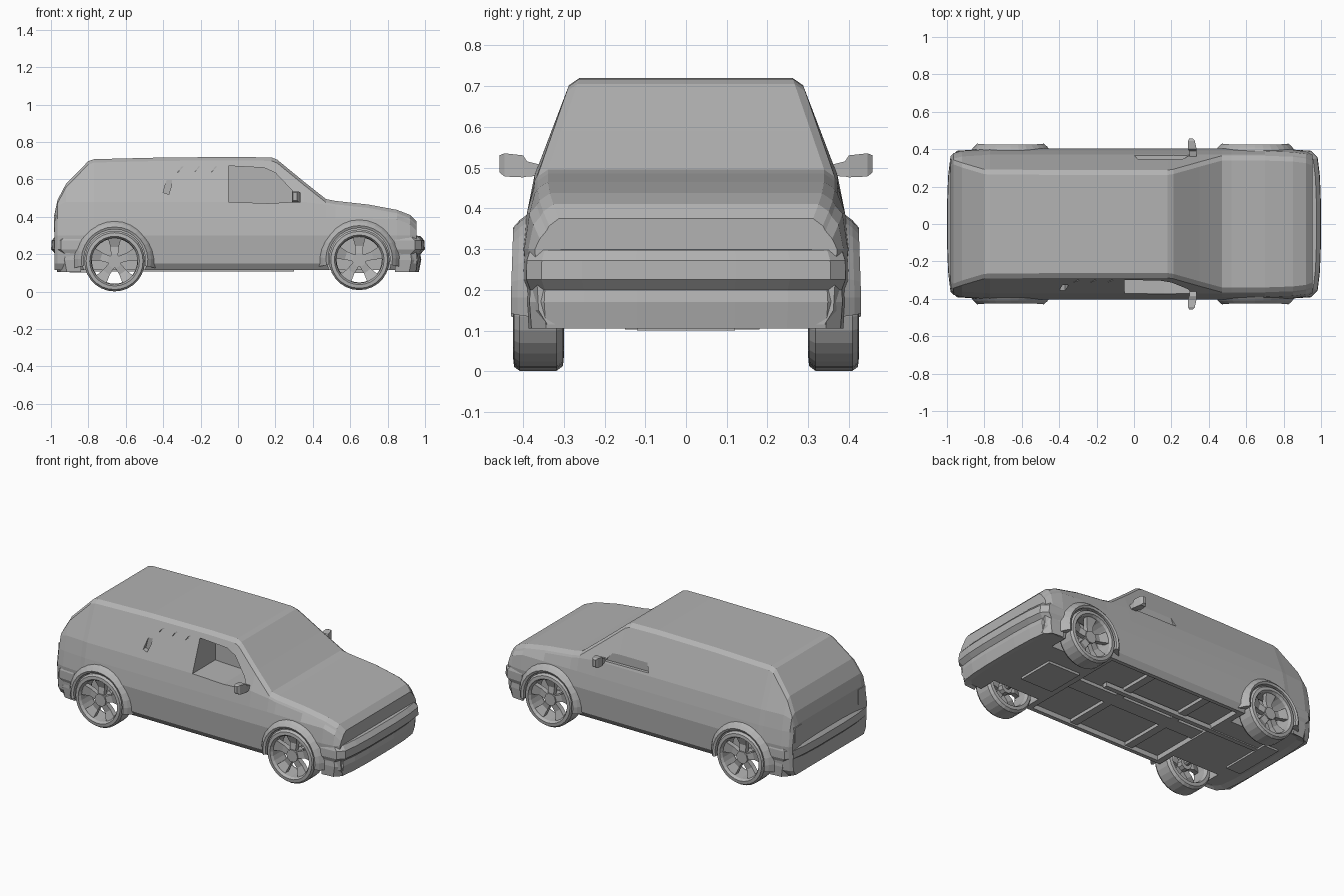
import bpy, bmesh, math
from mathutils import Matrix, Vector

old = bpy.data.objects.get("Cube")
if old:
    bpy.data.objects.remove(old)

grey = bpy.data.materials.new("plain grey")
grey.use_nodes = True
grey.diffuse_color = (0.45, 0.45, 0.45, 1)
grey.node_tree.nodes["Principled BSDF"].inputs["Base Color"].default_value = (0.45, 0.45, 0.45, 1)


def finish(name, bm):
    bmesh.ops.recalc_face_normals(bm, faces=bm.faces)
    mesh = bpy.data.meshes.new(name)
    bm.to_mesh(mesh)
    bm.free()
    mesh.materials.append(grey)
    ob = bpy.data.objects.new(name, mesh)
    bpy.context.collection.objects.link(ob)
    return ob


def loft(name, rings, closed=False):
    """Skin a list of rings; cap the ends unless the loft closes on itself."""
    bm = bmesh.new()
    vs = [[bm.verts.new(p) for p in ring] for ring in rings]
    n = len(rings[0])
    for i in range(len(vs) if closed else len(vs) - 1):
        a, b = vs[i], vs[(i + 1) % len(vs)]
        for j in range(n):
            k = (j + 1) % n
            bm.faces.new((a[j], a[k], b[k], b[j]))
    if not closed:
        bm.faces.new(vs[0])
        bm.faces.new(vs[-1])
    return finish(name, bm)


def box(name, lo, hi):
    bm = bmesh.new()
    size = Vector(hi) - Vector(lo)
    mid = (Vector(hi) + Vector(lo)) / 2
    bmesh.ops.create_cube(bm, size=1, matrix=Matrix.Translation(mid) @ Matrix.Diagonal((*size, 1)))
    return finish(name, bm)


def prism(name, outline, y0, y1):
    return loft(name, [[(x, y, z) for x, z in outline] for y in (y0, y1)])


def rod(name, x, z, r, y0, y1, sides=24):
    turn = [2 * math.pi * i / sides for i in range(sides)]
    return prism(name, [(x + r * math.cos(a), z + r * math.sin(a)) for a in turn], y0, y1)


def cut(ob, cutter):
    mod = ob.modifiers.new("cut", "BOOLEAN")
    mod.operation = "DIFFERENCE"
    mod.solver = "EXACT"
    mod.object = cutter
    bpy.context.view_layer.objects.active = ob
    bpy.ops.object.modifier_apply(modifier=mod.name)
    bpy.data.objects.remove(cutter)


# Body shell: x, top height, plan width factor
stations = [(-0.98, 0.42, 0.9), (-0.965, 0.49, 0.94), (-0.92, 0.575, 0.97), (-0.8, 0.698, 0.99),
            (-0.77, 0.708, 1), (-0.4, 0.717, 1), (0, 0.72, 1), (0.18, 0.717, 1), (0.21, 0.705, 1),
            (0.35, 0.59, 1), (0.47, 0.495, 1), (0.52, 0.485, 1), (0.7, 0.465, 1), (0.85, 0.437, 0.985),
            (0.92, 0.41, 0.96), (0.955, 0.375, 0.92)]


def section(x, top, k):
    belt = min(0.48, top - 0.03)
    roof = 0.365 - 0.345 * max(0, top - 0.495)
    half = [(0.37, 0.115), (0.393, 0.15), (0.403, 0.3), (0.39, min(0.39, belt - 0.02)),
            (0.372, belt), (roof, top - 0.018), (roof - 0.026, top)]
    half = [(y * k, z) for y, z in half]
    return [(x, y, z) for y, z in half] + [(x, -y, z) for y, z in reversed(half)]


body = loft("body_shell", [section(*s) for s in stations])

# Wheel wells, shallow underfloor recess and windows
axles = {"rear": (-0.66, 0.168), "front": (0.648, 0.175)}
for x, z in axles.values():
    for s in (-1, 1):
        cut(body, rod("well_cutter", x, z, 0.172, s * 0.25, s * 0.6, 32))
cut(body, box("floor_cutter", (-0.46, -0.345, 0), (0.45, 0.345, 0.145)))
window = [(-0.05, 0.48), (0.16, 0.472), (0.31, 0.48), (0.29, 0.54), (0.2, 0.635), (0.14, 0.662), (-0.05, 0.672)]
cut(body, prism("window_cutter", window, -0.5, -0.15))
cut(body, prism("window_cutter", [(0, 0.495), (0.3, 0.49), (0.2, 0.61), (0.05, 0.62)], 0.347, 0.5))
quarter = [(-0.4, 0.53), (-0.37, 0.52), (-0.355, 0.57), (-0.345, 0.665), (-0.37, 0.64)]
cut(body, prism("quarter_cutter", quarter, -0.5, -0.327))
for x in (-0.31, -0.22, -0.13):
    slit = [(x - 0.015, 0.635), (x, 0.65), (x + 0.025, 0.675), (x + 0.01, 0.672)]
    cut(body, prism("slit_cutter", slit, -0.5, -0.3))

# Bumpers wrap round the ends: profile of (outward offset, height)
bar = [(-0.05, 0.115), (-0.01, 0.105), (0.003, 0.17), (-0.002, 0.2), (0.022, 0.225),
       (0.02, 0.272), (-0.002, 0.298), (-0.05, 0.3)]
plan = [(0.84, 0.39), (0.925, 0.383), (0.96, 0.347), (0.972, 0.25), (0.977, 0.12)]
path = plan + [(x, -y) for x, y in reversed(plan)]


def bumper(name, way):
    rings = []
    for x, y in path:
        reach = 1 if x > 0.9 else 0
        rings.append([(way * (x + o * reach), y * (1 + o), z) for o, z in bar])
    return loft(name, rings)


bumper("front_bumper", 1)
bumper("rear_bumper", -1)
for s in (-1, 1):
    side = "left" if s > 0 else "right"
    box(side + "_rear_lamp", (-0.984, s * 0.31 - 0.035, 0.32), (-0.96, s * 0.31 + 0.035, 0.41))


def wheel(name, x, z, s):
    """Lathed tyre and rim with five spokes."""
    profile = [(0.13, 0.3), (0.15, 0.302), (0.162, 0.318), (0.162, 0.408), (0.152, 0.422),
               (0.133, 0.424), (0.124, 0.41), (0.121, 0.32)]
    rings = []
    for i in range(28):
        a = 2 * math.pi * i / 28
        rings.append([(x + r * math.cos(a), s * y, z + r * math.sin(a)) for r, y in profile])
    loft(name + "_tyre", rings, closed=True)
    rod(name + "_hub", x, z, 0.038, s * 0.33, s * 0.4, 10)
    for i in range(5):
        a = 2 * math.pi * i / 5 + math.pi / 2
        out, across = Vector((math.cos(a), 0, math.sin(a))), Vector((-math.sin(a), 0, math.cos(a)))
        rings = []
        for r, w, y in ((0.02, 0.018, 0.395), (0.075, 0.022, 0.388), (0.126, 0.036, 0.407)):
            mid = Vector((x, 0, z)) + out * r
            rings.append([mid + across * t * w + Vector((0, s * (y - d), 0))
                          for t, d in ((-1, 0), (1, 0), (1, 0.03), (-1, 0.03))])
        loft(name + "_spoke", rings)


def flare(name, x, z, s):
    """Arch that swells out of the body side over the wheel."""
    profile = [(0.165, 0.34), (0.165, 0.424), (0.178, 0.43), (0.196, 0.414), (0.222, 0.38), (0.2, 0.34)]
    rings = []
    for i in range(17):
        a = math.pi * (-0.06 + 1.12 * i / 16)
        rings.append([(x + r * math.cos(a), s * (y - 0.006 * max(0, math.sin(a))), z + r * math.sin(a))
                      for r, y in profile])
    loft(name, rings)


for end, (x, z) in axles.items():
    for s in (-1, 1):
        label = end + ("_left" if s > 0 else "_right")
        wheel(label + "_wheel", x, z - 0.005, s)
        flare(label + "_arch", x, z, s)
    rod(end + "_axle", x, z, 0.02, -0.35, 0.35, 10)

# Door mirrors on short stalks
for s in (-1, 1):
    side = "left" if s > 0 else "right"
    shape = [(0.35, 0.298, 0.335, 0.48, 0.505), (0.39, 0.295, 0.335, 0.478, 0.515),
             (0.4, 0.288, 0.335, 0.476, 0.53), (0.445, 0.29, 0.325, 0.478, 0.535),
             (0.458, 0.295, 0.315, 0.488, 0.53)]
    loft(side + "_mirror", [[(a, s * y, lo), (b, s * y, lo), (b, s * y, hi), (a, s * y, hi)]
                            for y, a, b, lo, hi in shape])

# Underside: tunnel, exhaust, silencer, sump and cross members
box("floor_tunnel", (-0.47, -0.05, 0.125), (0.46, 0.05, 0.16))
box("exhaust_pipe", (-0.8, 0.09, 0.108), (0.3, 0.12, 0.135))
box("silencer", (-0.9, -0.15, 0.103), (-0.8, 0.18, 0.15))
box("engine_sump", (0.5, -0.12, 0.1), (0.72, 0.12, 0.15))
for x in (-0.25, 0.15):
    box("cross_member", (x - 0.025, -0.35, 0.125), (x + 0.025, 0.35, 0.16))
